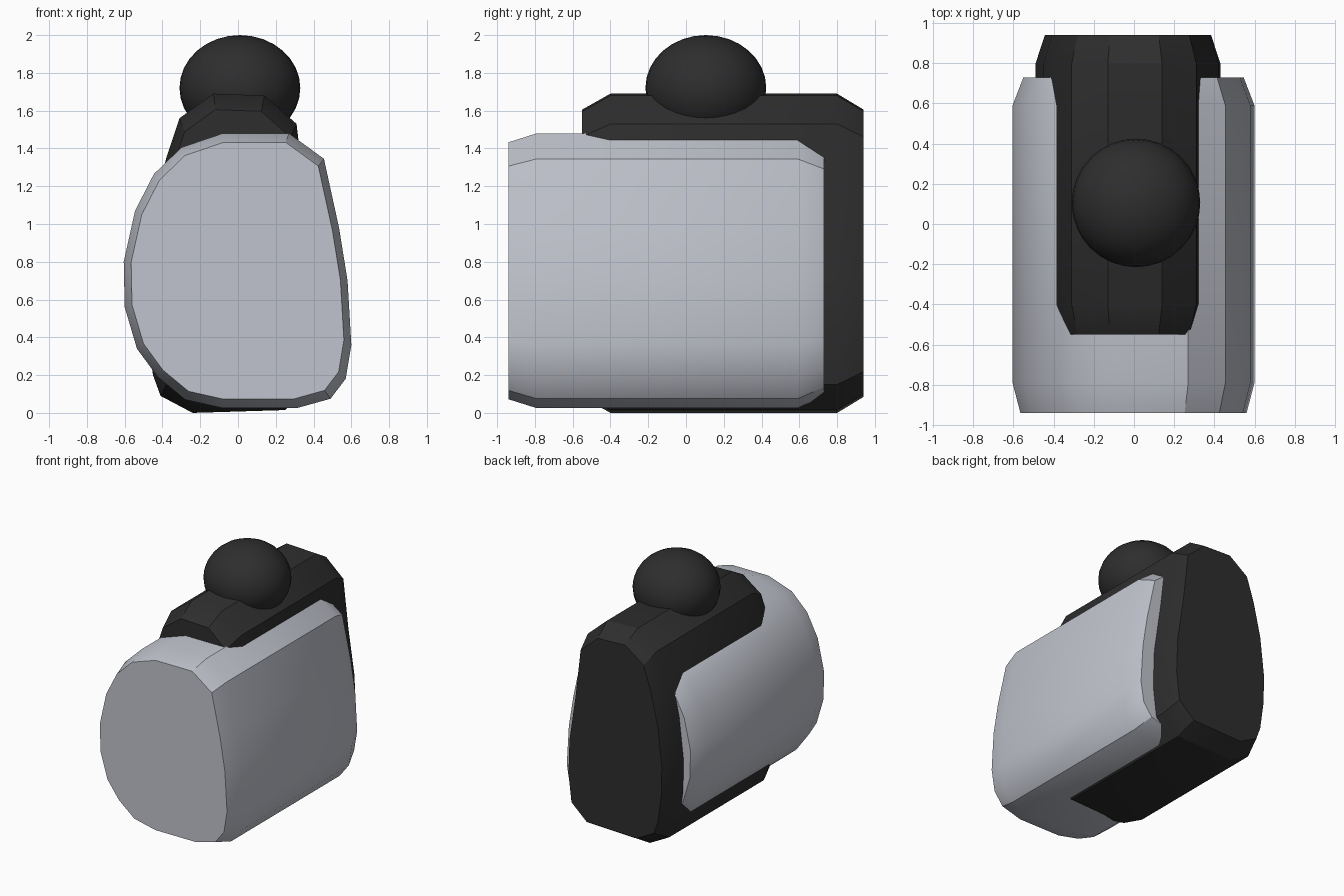
import bpy, bmesh, math

cube = bpy.data.objects.get("Cube")
if cube:
    bpy.data.objects.remove(cube, do_unlink=True)


def material(name, color):
    m = bpy.data.materials.new(name)
    m.use_nodes = True
    m.diffuse_color = color
    m.node_tree.nodes["Principled BSDF"].inputs["Base Color"].default_value = color
    return m


def smooth(obj, degrees):
    bpy.ops.object.select_all(action='DESELECT')
    obj.select_set(True)
    bpy.context.view_layer.objects.active = obj
    bpy.ops.object.shade_smooth_by_angle(angle=math.radians(degrees))


def loft(name, profile, sections, mat):
    """Sweep an x-z profile along y, scaling it about its middle at each section."""
    xs, zs = zip(*profile)
    cx, cz = (min(xs) + max(xs)) / 2, (min(zs) + max(zs)) / 2
    bm = bmesh.new()
    rings = [[bm.verts.new((cx + (x - cx) * s, y, cz + (z - cz) * s)) for x, z in profile]
             for y, s in sections]
    n = len(profile)
    for a, b in zip(rings, rings[1:]):
        for i in range(n):
            j = (i + 1) % n
            bm.faces.new((a[i], a[j], b[j], b[i]))
    bm.faces.new(rings[0])
    bm.faces.new(rings[-1])
    bmesh.ops.recalc_face_normals(bm, faces=bm.faces)
    mesh = bpy.data.meshes.new(name)
    bm.to_mesh(mesh)
    bm.free()
    obj = bpy.data.objects.new(name, mesh)
    bpy.context.collection.objects.link(obj)
    mesh.materials.append(mat)
    smooth(obj, 30)
    return obj


grey = material("light grey", (0.53, 0.55, 0.61, 1))
black = material("soft black", (0.027, 0.027, 0.027, 1))

# Rounded grey shell, flatter on its left side
shell_profile = [
    (-0.08, 1.48), (0.27, 1.48), (0.455, 1.345), (0.535, 0.98), (0.58, 0.7), (0.6, 0.36),
    (0.57, 0.18), (0.49, 0.075), (0.31, 0.025), (-0.08, 0.025), (-0.28, 0.07),
    (-0.425, 0.19), (-0.535, 0.34), (-0.6, 0.56), (-0.605, 0.8), (-0.545, 1.07),
    (-0.445, 1.265), (-0.3, 1.405)]
loft("shell", shell_profile, [(-0.94, 0.935), (-0.79, 1), (0.59, 1), (0.73, 0.91)], grey)

# Taller black core that shows at the top, back and underside
core_profile = [
    (-0.13, 1.69), (0.14, 1.68), (0.31, 1.53), (0.36, 1.1), (0.42, 0.7), (0.43, 0.4),
    (0.4, 0.15), (0.25, 0.015), (-0.24, 0), (-0.41, 0.09), (-0.45, 0.2), (-0.485, 0.45),
    (-0.49, 0.7), (-0.45, 1.05), (-0.38, 1.35), (-0.31, 1.56)]
loft("core", core_profile, [(-0.55, 0.9), (-0.4, 1), (0.8, 1), (0.94, 0.9)], black)

# Flattened ball knob on top
bpy.ops.mesh.primitive_uv_sphere_add(segments=32, ring_count=16, radius=1, location=(0.01, 0.105, 1.72))
knob = bpy.context.object
knob.name = "ball_knob"
knob.scale = (0.32, 0.32, 0.28)
knob.data.materials.append(black)
smooth(knob, 30)
